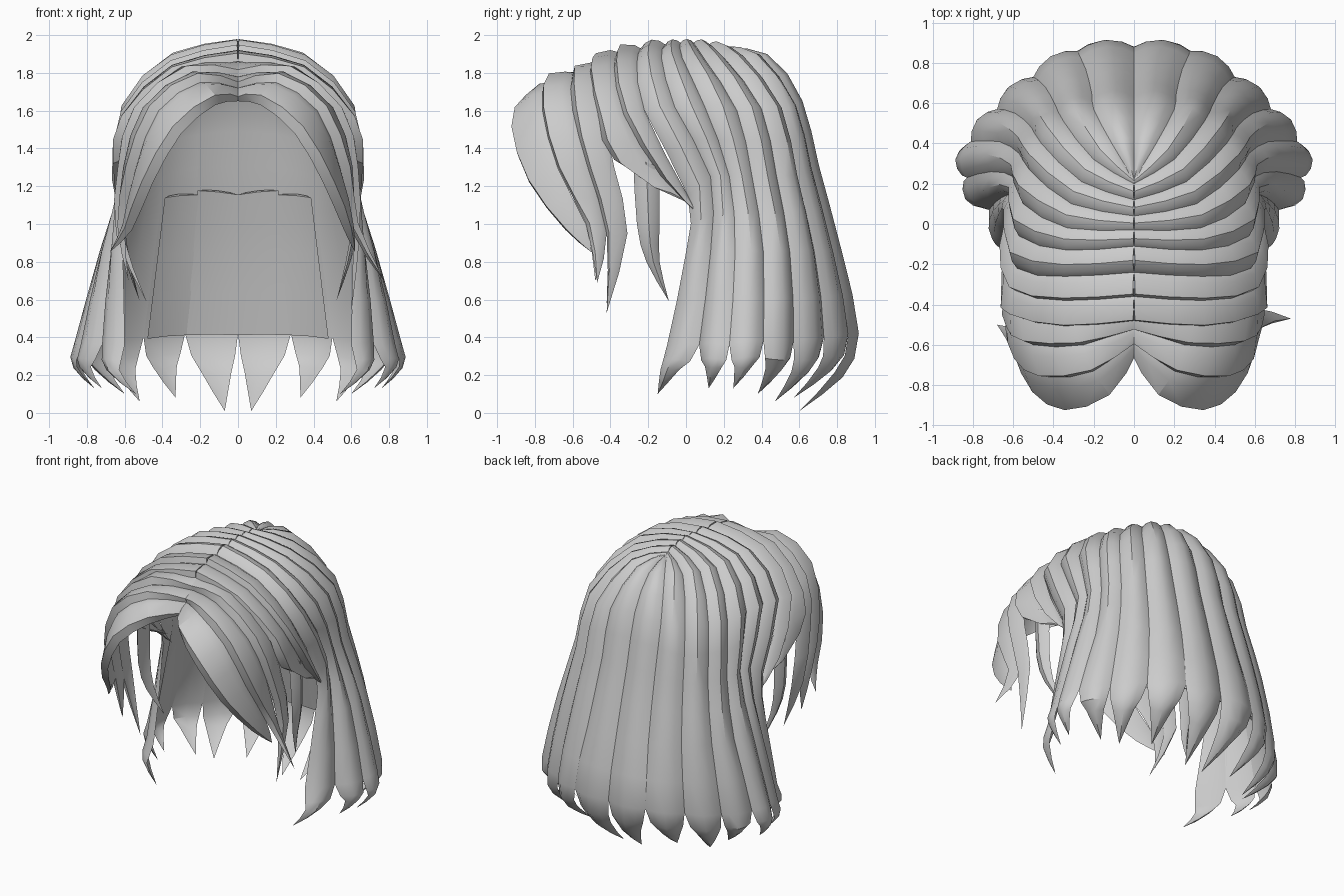
import bpy, bmesh, math
from mathutils import Vector as V

if "Cube" in bpy.data.objects:
    bpy.data.objects.remove(bpy.data.objects["Cube"])

hair = bpy.data.materials.new("hair_grey")
hair.diffuse_color = (0.6, 0.6, 0.6, 1)
hair.use_nodes = True
hair.node_tree.nodes["Principled BSDF"].inputs["Base Color"].default_value = hair.diffuse_color
CORE = V((0, -0.1, 1.1))


def spline(pts, steps=2):
    """Smooth path through the guide points."""
    p = [V(q) for q in pts]
    p = [2 * p[0] - p[1]] + p + [2 * p[-1] - p[-2]]
    out = []
    for i in range(1, len(p) - 2):
        a, b, c, d = p[i - 1:i + 3]
        for s in range(steps):
            t = s / steps
            out.append(0.5 * (2 * b + (c - a) * t + (2 * a - 5 * b + 4 * c - d) * t * t
                              + (3 * b - a - 3 * c + d) * t ** 3))
    return out + [p[-2]]


def lock(name, left, right, tip=None, section=((0.2, 0.65), (0.5, 1), (0.8, 0.65)),
         side=1, inset=0.0, belly=0.0):
    """Closed lock of hair between two guide edges, with a raised back and a pointed tip."""
    ends = []
    for edge in (left, right):
        pts = [V(q) for q in edge]
        if belly:  # full, curled-in end before the point
            out = V((pts[-1].x, pts[-1].y, 0)).normalized()
            pts.append(pts[-1].lerp(V(tip), 0.5) + out * belly)
        ends.append(spline(pts + ([V(tip)] if tip else [])))
    L, R = ends
    bm = bmesh.new()
    rows = []
    for i, (a, b) in enumerate(zip(L, R)):
        j, k = max(i - 1, 0), min(i + 1, len(L) - 1)
        along = (L[k] + R[k]) - (L[j] + R[j])
        across = b - a
        if across.length < 1e-4:
            across = R[j] - L[j]
        n = along.cross(across)
        if n.length > 1e-9:
            n.normalize()
        if n.dot((a + b) / 2 - CORE) < 0:
            n = -n
        h = min(0.28 * (b - a).length, 0.045)
        ring = [a] + [a.lerp(b, t) + n * h * s for t, s in section] + [b]
        ring.append(a.lerp(b, 0.5) + n * h * 0.35)  # hollow underside
        ring = [q - n * inset for q in ring]
        rows.append([bm.verts.new((q.x * side, q.y, max(q.z, 0))) for q in ring])
    m = len(rows[0])
    for r0, r1 in zip(rows, rows[1:]):
        for c in range(m):
            d = (c + 1) % m
            bm.faces.new((r0[c], r0[d], r1[d], r1[c]))
    bm.faces.new(rows[0])
    if not tip:
        bm.faces.new(rows[-1])
    bmesh.ops.remove_doubles(bm, verts=bm.verts, dist=0.0005)
    bmesh.ops.recalc_face_normals(bm, faces=bm.faces)
    me = bpy.data.meshes.new(name)
    bm.to_mesh(me)
    bm.free()
    me.materials.append(hair)
    ob = bpy.data.objects.new(name, me)
    bpy.context.collection.objects.link(ob)
    bpy.ops.object.select_all(action='DESELECT')
    ob.select_set(True)
    bpy.context.view_layer.objects.active = ob
    bpy.ops.object.shade_smooth_by_angle(angle=math.radians(35))


# Guide edges from the crown, ordered from the back centre round to the temple
back = [
    [(0, .22, 1.93), (0, .42, 1.87), (0, .58, 1.65), (0, .67, 1.3), (0, .79, .85), (0, .88, .42)],
    [(0, .22, 1.93), (.11, .40, 1.88), (.2, .57, 1.62), (.21, .65, 1.3), (.24, .77, .85), (.28, .86, .42)],
    [(0, .20, 1.94), (.2, .32, 1.87), (.35, .51, 1.6), (.39, .59, 1.25), (.44, .68, .85), (.5, .73, .4)],
    [(0, .12, 1.95), (.26, .21, 1.87), (.46, .4, 1.61), (.51, .48, 1.25), (.59, .55, .85), (.68, .57, .38)],
    [(0, .04, 1.96), (.31, .10, 1.87), (.52, .27, 1.6), (.57, .35, 1.25), (.67, .41, .85), (.81, .41, .38)],
    [(0, -.03, 1.96), (.33, -.02, 1.88), (.55, .10, 1.62), (.59, .23, 1.25), (.71, .26, .85), (.83, .23, .36)],
    [(0, -.11, 1.95), (.33, -.13, 1.88), (.57, -.06, 1.62), (.6, .13, 1.25), (.66, .13, .85), (.72, .07, .36)],
    [(0, -.24, 1.93), (.34, -.26, 1.85), (.58, -.22, 1.6), (.61, .01, 1.15), (.61, 0, .85), (.6, -.1, .36)],
]
back_tips = [(.07, .6, .01), (.33, .57, .08), (.52, .47, .06), (.6, .38, .1),
             (.76, .25, .13), (.72, .12, .13), (.54, -.15, .1)]

# Crown locks that sweep back over the ear
crown = [
    back[7][:4],
    [(0, -.36, 1.91), (.34, -.38, 1.83), (.59, -.33, 1.58), (.62, -.13, 1.25)],
    [(0, -.48, 1.86), (.33, -.51, 1.79), (.58, -.46, 1.55), (.61, -.38, 1.34)],
]
crown_tips = [(.6, .12, 1.0), (.6, .06, 1.09)]

# Fringe locks, from the ear forward to the face opening
fringe = [
    [(0, -.43, 1.86), (.3, -.45, 1.81), (.55, -.43, 1.56), (.61, -.38, 1.3), (.62, -.31, .95)],
    [(0, -.51, 1.78), (.25, -.6, 1.79), (.5, -.6, 1.6), (.59, -.52, 1.3), (.61, -.42, .95)],
    [(0, -.58, 1.72), (.2, -.73, 1.75), (.42, -.76, 1.6), (.54, -.68, 1.3), (.6, -.53, 1.0)],
    [(0, -.62, 1.65), (.12, -.83, 1.63), (.3, -.91, 1.48), (.45, -.83, 1.22), (.56, -.64, .97)],
]
shingle = ((0.25, 0.7), (0.85, 1.1))  # raised toward the forward edge

for side, word in ((1, "right"), (-1, "left")):
    for i, tip in enumerate(back_tips):
        lock(f"back_lock_{word}_{i + 1}", back[i], back[i + 1], tip, side=side, belly=0.06)
    # Lining panels behind the nape
    for i in range(2):
        a, b = back[i], back[i + 1]
        lock(f"nape_lining_{word}_{i + 1}",
             [V(a[3]).lerp(V(a[4]), .3), a[4], a[5]], [V(b[3]).lerp(V(b[4]), .25), b[4], b[5]],
             side=side, inset=0.04)
    for i, tip in enumerate(crown_tips):
        lock(f"crown_lock_{word}_{i + 1}", crown[i], crown[i + 1], tip, shingle, side)
    # Fringe tips flick outward on the right only
    tips = ([(.6, -.42, .53), (.78, -.47, .69), (.62, -.5, .85)] if side > 0 else
            [(.48, -.42, .58), (.58, -.48, .7), (.68, -.5, .85)])
    for i, tip in enumerate(tips):
        lock(f"fringe_lock_{word}_{i + 1}", fringe[i], fringe[i + 1], tip, shingle, side)
    # Loose lock in front of the ear
    lock(f"ear_lock_{word}", [(.6, -.14, 1.3), (.6, -.14, 1.0), (.57, -.14, .8)],
         [(.6, -.28, 1.35), (.61, -.26, 1.0), (.58, -.21, .8)], (.52, -.09, .59), side=side)
